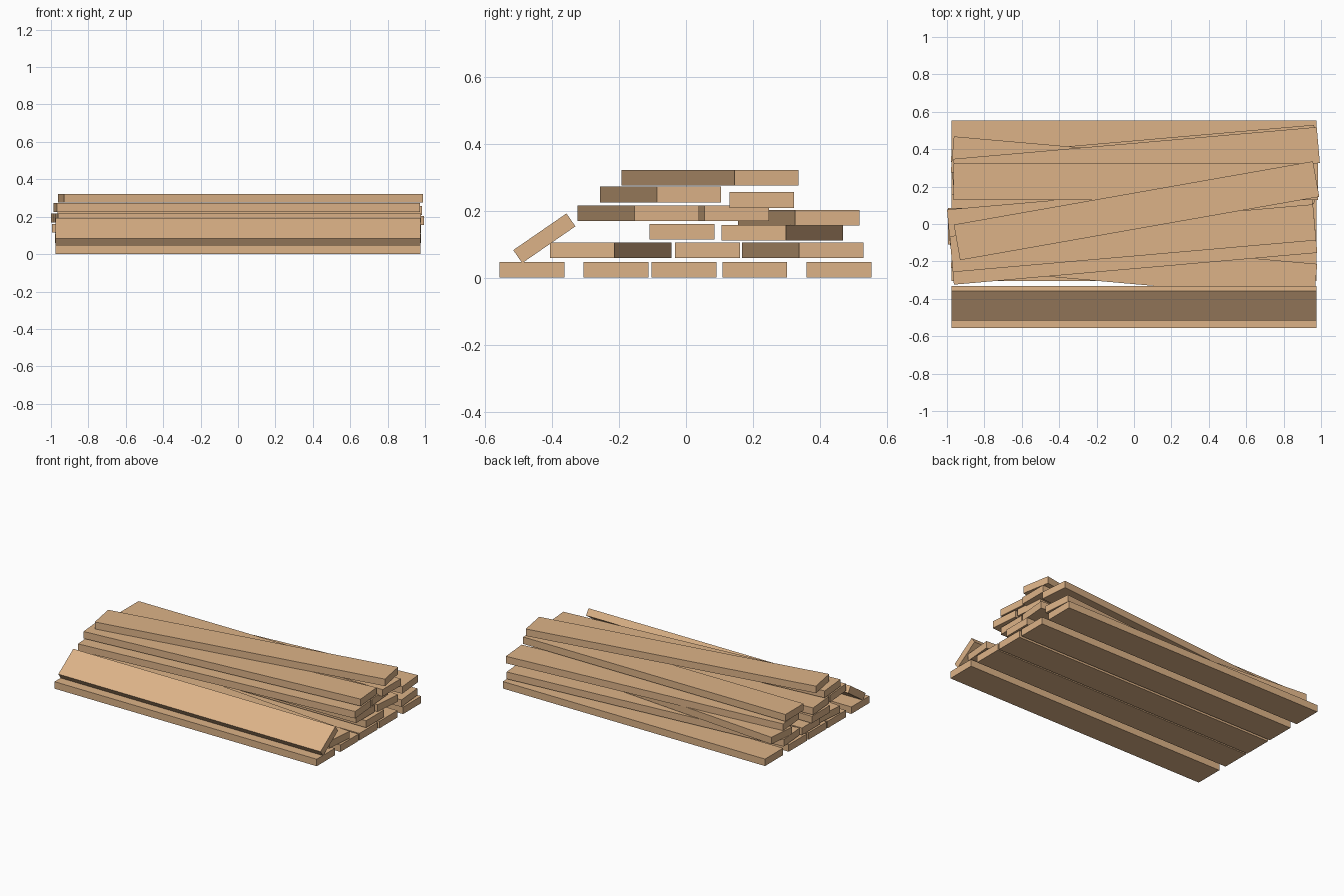
import bpy, math

if "Cube" in bpy.data.objects:
    bpy.data.objects.remove(bpy.data.objects["Cube"])

LENGTH, WIDTH, THICK = 1.95, 0.193, 0.047

wood = bpy.data.materials.new("pale_wood")
wood.diffuse_color = (0.72, 0.45, 0.245, 1)
wood.use_nodes = True
wood.node_tree.nodes["Principled BSDF"].inputs["Base Color"].default_value = wood.diffuse_color


def plank(name, x, y, z, turn=0, tilt=0):
    """Flat board centred at x, y, z; turned about z or tilted about x (degrees)."""
    bpy.ops.mesh.primitive_cube_add(size=1, location=(x, y, z))
    ob = bpy.context.object
    ob.name = name
    ob.scale = (LENGTH, WIDTH, THICK)
    ob.rotation_euler = (math.radians(tilt), 0, math.radians(turn))
    ob.data.materials.append(wood)


# bottom row, all straight
for y in (-0.46, -0.209, -0.006, 0.205, 0.457):
    plank("base_plank", 0, y, 0.0245)

# stacked planks: x, y, z, turn
stack = [
    (0, -0.2245, 0.083, -5), (0, 0.064, 0.083, 0), (0, 0.349, 0.083, 5),
    (-0.02, -0.012, 0.138, 0), (0, 0.287, 0.1345, -5),
    (0, -0.143, 0.193, 5), (-0.02, 0.066, 0.193, 5), (0.014, 0.337, 0.18, 5),
    (-0.006, -0.076, 0.249, 5), (0.01, 0.226, 0.233, 0),
]
for x, y, z, turn in stack:
    plank("stacked_plank", x, y, z, turn)

# top plank, and the one leaning on the front edge
plank("top_plank", 0.0135, 0.071, 0.299, turn=10)
plank("leaning_plank", 0, -0.423, 0.1185, tilt=34.6)
